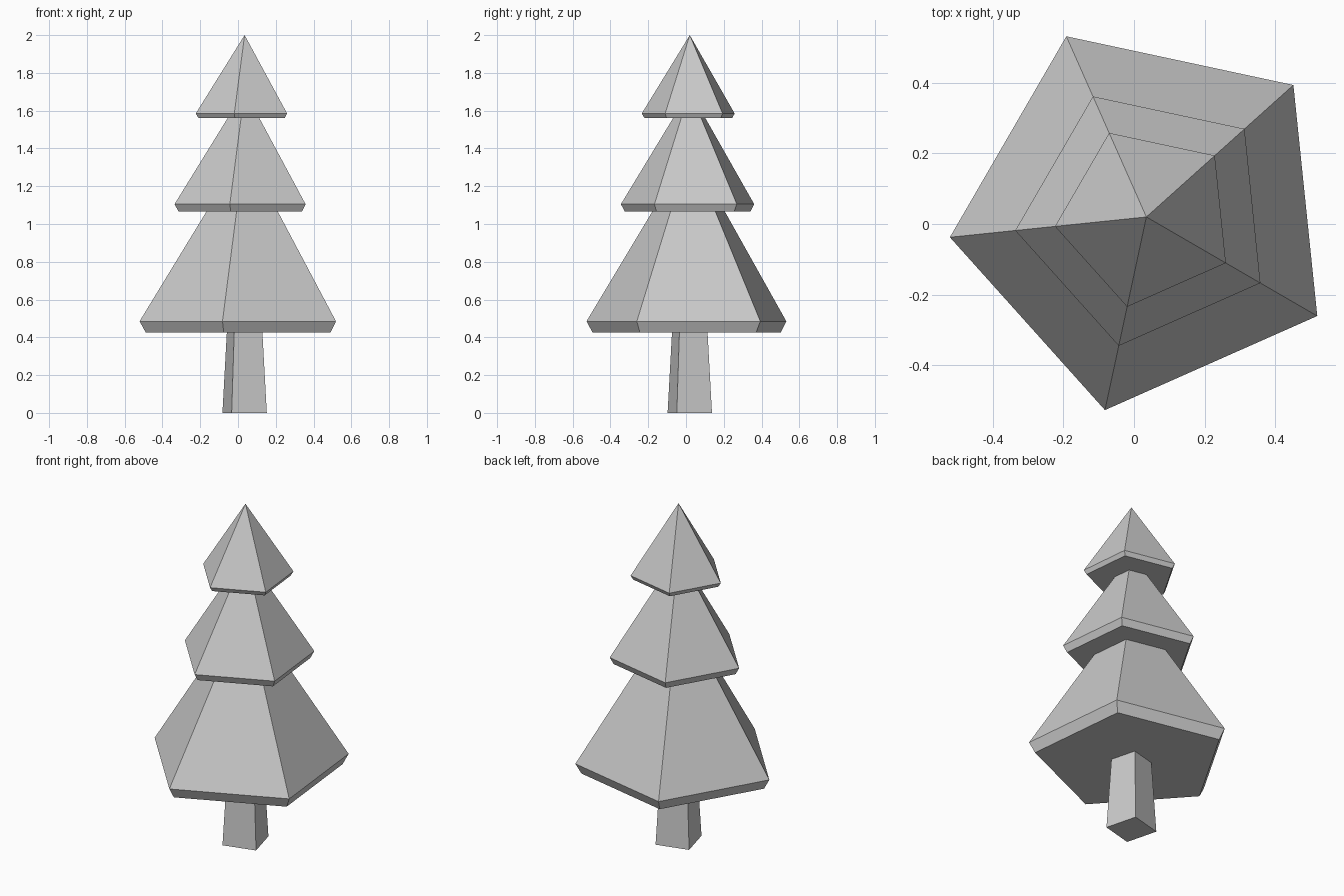
import bpy, bmesh, math

if "Cube" in bpy.data.objects:
    bpy.data.objects.remove(bpy.data.objects["Cube"])

CX, CY = 0.035, 0.02          # trunk axis, offset so the bounds are centred

grey = bpy.data.materials.new("light grey")
grey.diffuse_color = (0.6, 0.6, 0.6, 1)
grey.use_nodes = True
grey.node_tree.nodes["Principled BSDF"].inputs["Base Color"].default_value = grey.diffuse_color


def lathe(name, sides, turn, profile):
    """Flat-faced prism from (radius, z) rings; radius 0 makes a point."""
    bm = bmesh.new()
    rings = []
    for r, z in profile:
        if r == 0:
            rings.append([bm.verts.new((CX, CY, z))])
            continue
        angles = [math.radians(turn) + math.tau * i / sides for i in range(sides)]
        rings.append([bm.verts.new((CX + r * math.cos(a), CY + r * math.sin(a), z))
                      for a in angles])
    for low, high in zip(rings, rings[1:]):
        for i in range(sides):
            j = (i + 1) % sides
            if len(high) == 1:
                bm.faces.new((low[i], low[j], high[0]))
            else:
                bm.faces.new((low[i], low[j], high[j], high[i]))
    bm.faces.new(rings[0][::-1])
    if len(rings[-1]) > 1:
        bm.faces.new(rings[-1])
    bmesh.ops.recalc_face_normals(bm, faces=bm.faces)
    mesh = bpy.data.meshes.new(name)
    bm.to_mesh(mesh)
    bm.free()
    mesh.materials.append(grey)
    obj = bpy.data.objects.new(name, mesh)
    bpy.context.collection.objects.link(obj)
    return obj


# Four-sided tapering trunk
lathe("trunk", 4, 59.7, [(0.136, 0), (0.109, 0.426)])

# Three five-sided foliage tiers, each with a bevelled lower rim
lathe("lower_foliage", 5, 41.9, [(0.526, 0.425), (0.559, 0.485), (0.203, 1.066)])
lathe("middle_foliage", 5, 41.9, [(0.351, 1.065), (0.373, 1.105), (0.09, 1.561)])
lathe("top_foliage", 5, 41.9, [(0.245, 1.56), (0.26, 1.585), (0, 2.0)])
